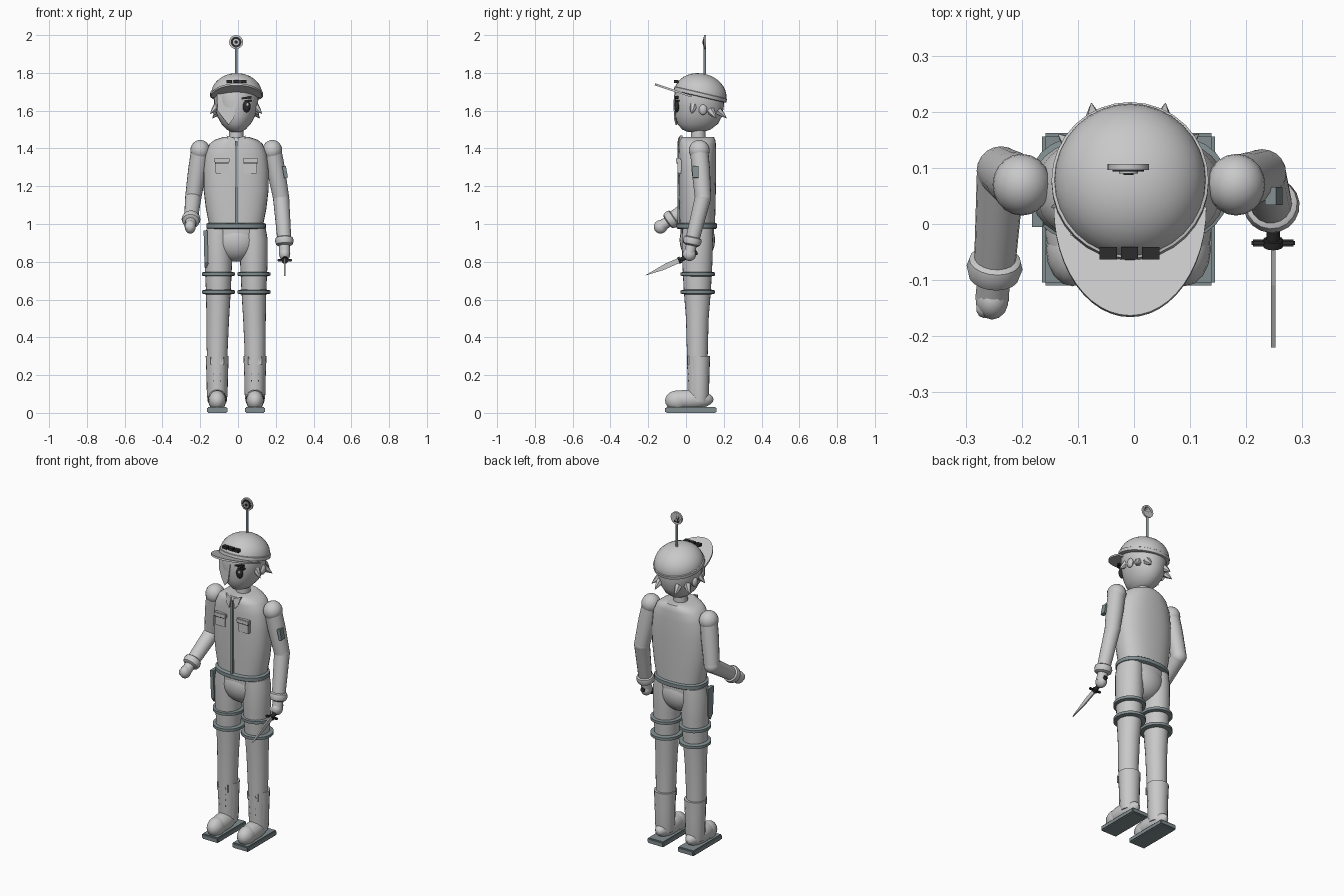
import bpy, bmesh, math
from mathutils import Vector, Matrix

if "Cube" in bpy.data.objects:
    bpy.data.objects.remove(bpy.data.objects["Cube"])

CX = -0.01  # body centre line


def material(name, rgb):
    m = bpy.data.materials.new(name)
    m.diffuse_color = (*rgb, 1)
    m.use_nodes = True
    m.node_tree.nodes["Principled BSDF"].inputs["Base Color"].default_value = m.diffuse_color
    return m


GREY = material("light_grey", (0.58, 0.58, 0.58))
SLATE = material("slate", (0.22, 0.27, 0.28))
BLACK = material("near_black", (0.025, 0.025, 0.025))


def finish(name, bm, mat, matrix=None, angle=40):
    bmesh.ops.recalc_face_normals(bm, faces=bm.faces)
    me = bpy.data.meshes.new(name)
    bm.to_mesh(me)
    bm.free()
    if matrix:
        me.transform(matrix)
    me.materials.append(mat)
    o = bpy.data.objects.new(name, me)
    bpy.context.collection.objects.link(o)
    bpy.ops.object.select_all(action='DESELECT')
    o.select_set(True)
    bpy.context.view_layer.objects.active = o
    if angle:
        bpy.ops.object.shade_smooth_by_angle(angle=math.radians(angle))
    return o


def loft(name, rings, mat, matrix=None, n=24, p=2.0, angle=40):
    """Rings are (cx, cy, z, rx, ry), superellipse exponent p."""
    bm = bmesh.new()
    loops = []
    for cx, cy, z, rx, ry in rings:
        loop = []
        for i in range(n):
            a = 2 * math.pi * i / n
            c, s = math.cos(a), math.sin(a)
            x = math.copysign(abs(c) ** (2 / p), c)
            y = math.copysign(abs(s) ** (2 / p), s)
            loop.append(bm.verts.new((cx + rx * x, cy + ry * y, z)))
        loops.append(loop)
    for a, b in zip(loops, loops[1:]):
        for i in range(n):
            j = (i + 1) % n
            bm.faces.new((a[i], a[j], b[j], b[i]))
    bm.faces.new(loops[0])
    bm.faces.new(loops[-1])
    return finish(name, bm, mat, matrix, angle)


def tube(name, a, b, profile, mat, n=18):
    """Turned shape from a to b; profile is (fraction, radius)."""
    a, b = Vector(a), Vector(b)
    d = b - a
    m = Matrix.Translation(a) @ d.to_track_quat('Z', 'Y').to_matrix().to_4x4()
    return loft(name, [(0, 0, t * d.length, r, r) for t, r in profile], mat, m, n)


def ball(name, c, r, mat, n=20):
    bm = bmesh.new()
    bmesh.ops.create_uvsphere(bm, u_segments=n, v_segments=n // 2 + 2, radius=1)
    return finish(name, bm, mat, Matrix.Translation(c) @ Matrix.Diagonal((*r, 1)))


def box(name, c, size, mat, rot=None, bevel=0.0):
    bm = bmesh.new()
    bmesh.ops.create_cube(bm, size=1)
    bmesh.ops.scale(bm, vec=size, verts=bm.verts)
    if bevel:
        bmesh.ops.bevel(bm, geom=bm.edges[:], offset=bevel, segments=2, affect='EDGES')
    m = Matrix.Translation(c)
    return finish(name, bm, mat, m @ rot if rot else m, 30 if bevel else 0)


def plate(name, pts, push, mat):
    """Flat polygon of 3D points thickened by a push vector."""
    bm = bmesh.new()
    f = bm.faces.new([bm.verts.new(p) for p in pts])
    g = bmesh.ops.extrude_face_region(bm, geom=[f], use_keep_orig=True)
    bmesh.ops.translate(bm, vec=push, verts=[v for v in g['geom'] if isinstance(v, bmesh.types.BMVert)])
    return finish(name, bm, mat, angle=0)


# Torso, neck, belt, pelvis
loft("jacket", [(CX, .06, z, rx, ry) for z, rx, ry in (
    (.99, .142, .093), (1.08, .16, .096), (1.18, .172, .098), (1.28, .173, .1),
    (1.37, .163, .1), (1.425, .14, .098), (1.445, .115, .095), (1.46, .07, .088))], GREY, n=32, p=2.4)
loft("belt", [(CX, .057, z, rx, ry) for z, rx, ry in (
    (.974, .148, .1), (.979, .158, .108), (1.0, .158, .108), (1.006, .148, .1))], SLATE, n=32, p=2.3)
ball("pelvis", (CX, .06, .915), (.125, .094, .115), GREY, 24)
loft("hips", [(CX, .06, z, rx, .088) for z, rx in ((.9, .125), (.98, .145))], GREY, n=32)
tube("neck", (CX, .065, 1.42), (CX, .065, 1.54), [(0, .04), (1, .037)], GREY)

# Jacket details
box("zipper", (CX, -.04, 1.22), (.014, .012, .44), SLATE)
for s in (-1, 1):
    x = CX + s * .076
    box("pocket", (x, -.034, 1.305), (.07, .022, .075), GREY, bevel=.004)
    box("pocket_flap", (x, -.041, 1.337), (.08, .022, .024), GREY, bevel=.003)
    box("pocket_seam", (x, -.0455, 1.323), (.074, .008, .004), BLACK)
    plate("collar", [(CX + s * .008, -.042, 1.455), (CX + s * .05, -.03, 1.468),
                     (CX + s * .04, -.042, 1.425), (CX + s * .018, -.046, 1.395)], (0, .012, 0), GREY)

# Head, ears, hair flicks
loft("head", [(CX, cy, z, rx, ry) for cy, z, rx, ry in (
    (.05, 1.487, .025, .04), (.055, 1.5, .05, .075), (.062, 1.53, .078, .107), (.067, 1.57, .1, .124),
    (.07, 1.62, .115, .13), (.07, 1.68, .119, .132), (.07, 1.72, .11, .12))], GREY, n=28)
for s in (-1, 1):
    ball("ear", (CX + s * .112, .09, 1.605), (.014, .022, .028), GREY, 12)
    for a, b in (((.1, .04, 1.625), (.137, .03, 1.583)), ((.09, .13, 1.6), (.125, .16, 1.56)),
                 ((.06, .17, 1.6), (.066, .215, 1.56))):
        tube("hair_flick", (CX + s * a[0], *a[1:]), (CX + s * b[0], *b[1:]), [(0, .022), (.5, .014), (1, .001)], GREY, 6)
fringe = [(-.113, -.02, 1.7), (-.01, -.058, 1.72), (-.008, -.066, 1.65), (-.022, -.064, 1.56),
          (-.05, -.055, 1.525), (-.078, -.045, 1.56), (-.108, -.025, 1.6)]
plate("fringe", fringe, (0, .008, 0), GREY)

# Face
ball("eye", (.045, -.049, 1.622), (.021, .013, .031), BLACK, 16)
ball("eye_glint", (.05, -.06, 1.632), (.007, .004, .009), GREY, 8)
box("eyebrow", (.045, -.05, 1.668), (.055, .018, .011), BLACK, Matrix.Rotation(-.12, 4, 'Y'))
box("eyelash", (.055, -.045, 1.652), (.04, .02, .007), BLACK)
ball("mouth", (CX, -.043, 1.545), (.016, .006, .007), BLACK, 10)

# Cap
tilt = Matrix.Translation((-.007, .076, 1.685)) @ Matrix.Rotation(-.23, 4, 'X')
dome = [(0, 0, .112 * math.sin(a), .136 * math.cos(a), .14 * math.cos(a))
        for a in [math.pi / 2 * i / 9 for i in range(9)]]
loft("cap_dome", dome + [(0, 0, .112, .005, .005)], GREY, tilt, 32)
loft("cap_band", [(0, 0, z, r, r + .003) for z, r in ((-.012, .134), (-.009, .14), (.009, .14), (.012, .134))],
     GREY, tilt, 32)
brim = [(-.007 + .136 * math.cos(a), .03 + .193 * math.sin(a)) for a in
        [math.pi + math.pi * i / 24 for i in range(25)]]
plate("cap_brim", [(x, y, 1.745 - .33 * (y + .165)) for x, y in brim], (0, -.003, -.01), GREY)
for i in (-1, 0, 1):
    box("cap_badge", (-.008 + i * .038, -.052, 1.755), (.031, .022, .016), BLACK)

# Antenna
tube("antenna_rod", (CX, .1, 1.77), (CX, .1, 1.94), [(0, .007), (1, .007)], SLATE, 10)
for nm, y, r, m in (("antenna_dish", .096, .037, GREY), ("dish_ring", .0935, .028, BLACK),
                    ("dish_inner", .09, .017, GREY), ("dish_centre", .087, .009, BLACK)):
    tube(nm, (CX, .107, 1.963), (CX, y, 1.963), [(0, r), (1, r)], m, 20)

# Arms
arms = [("left", (-.2, .07, 1.39), (-.237, .095, 1.14), (-.248, -.07, 1.03), (-.253, -.135, .985)),
        ("right", (.182, .07, 1.39), (.228, .09, 1.14), (.245, .035, .92), (.247, .018, .84))]
for side, sh, el, wr, hand in arms:
    ball(side + "_shoulder", sh, (.052, .055, .055), GREY)
    tube(side + "_upper_arm", sh, el, [(0, .048), (.4, .049), (1, .043)], GREY)
    ball(side + "_elbow", el, (.0435, .0435, .0435), GREY)
    tube(side + "_forearm", el, wr, [(0, .043), (1, .037)], GREY)
    w, h = Vector(wr), Vector(hand)
    d = (h - w).normalized()
    tube(side + "_cuff", w - d * .012, w + d * .035,
         [(0, .036), (.12, .046), (.45, .05), (.85, .045), (1, .034)], GREY)
    ball(side + "_hand", h, (.03, .036, .036), GREY, 14)
    tube(side + "_wrist", w, h, [(0, .028), (1, .03)], GREY, 12)
ball("thumb", (-.268, -.15, .985), (.014, .018, .02), GREY, 10)
box("sleeve_tag", (.249, .05, 1.275), (.02, .032, .062), SLATE, Matrix.Rotation(-.18, 4, 'Y'))

# Knife
tube("knife_handle", (.248, .06, .85), (.248, -.03, .81), [(0, .012), (1, .012)], BLACK, 10)
tube("knife_guard", (.248, -.028, .811), (.248, -.04, .806), [(0, .018), (1, .018)], BLACK, 12)
box("knife_crossguard", (.248, -.034, .808), (.078, .013, .013), BLACK, bevel=.003)
plate("knife_blade", [(.244, -.035, .822), (.244, -.11, .79), (.244, -.22, .726),
                      (.244, -.12, .756), (.244, -.035, .793)], (.008, 0, 0), GREY)

# Legs and boots
for s in (-1, 1):
    x, bx = CX + s * .094, CX + s * .1
    loft("leg", [(cx, .06, z, r, ry) for cx, z, r, ry in (
        (bx, .08, .048, .05), (bx, .35, .056, .056), (x + s * .003, .5, .06, .06), (x, .65, .066, .072),
        (x, .8, .073, .08), (x, .92, .073, .082), (x - s * .003, .975, .066, .08))], GREY, n=24)
    for z in (.735, .64):
        loft("leg_strap", [(x, .063, z + dz, r, r + .004) for dz, r in (
            (-.012, .07), (-.008, .087), (.008, .087), (.012, .07))], SLATE, n=24)
    loft("boot_shaft", [(bx, .07, z, r, r - .003) for z, r in (
        (.06, .05), (.1, .055), (.2, .057), (.3, .061), (.3, .05))], GREY, n=20)
    ball("boot_foot", (bx, .018, .071), (.05, .128, .052), GREY, 20)
    ball("boot_toe", (bx, -.045, .065), (.047, .066, .054), GREY, 16)
    box("boot_sole", (bx, .026, .016), (.108, .272, .032), SLATE, bevel=.006)
    for z in (.17, .205, .24):
        box("boot_lace", (bx, .017, z), (.042, .012, .006), BLACK)
    # jagged boot tongue
    zig = [(bx - .036 + .012 * i, .008, .3 if i % 2 == 0 else .268) for i in range(7)]
    plate("boot_tongue", [(bx - .036, .008, .255)] + zig + [(bx + .036, .008, .255)], (0, .008, 0), GREY)

# Sheath on the outer thigh
plate("sheath", [(-.182, -.005, .965), (-.182, .05, .965), (-.178, .045, .8), (-.176, .02, .77),
                 (-.178, .0, .8)], (.02, 0, 0), SLATE)
